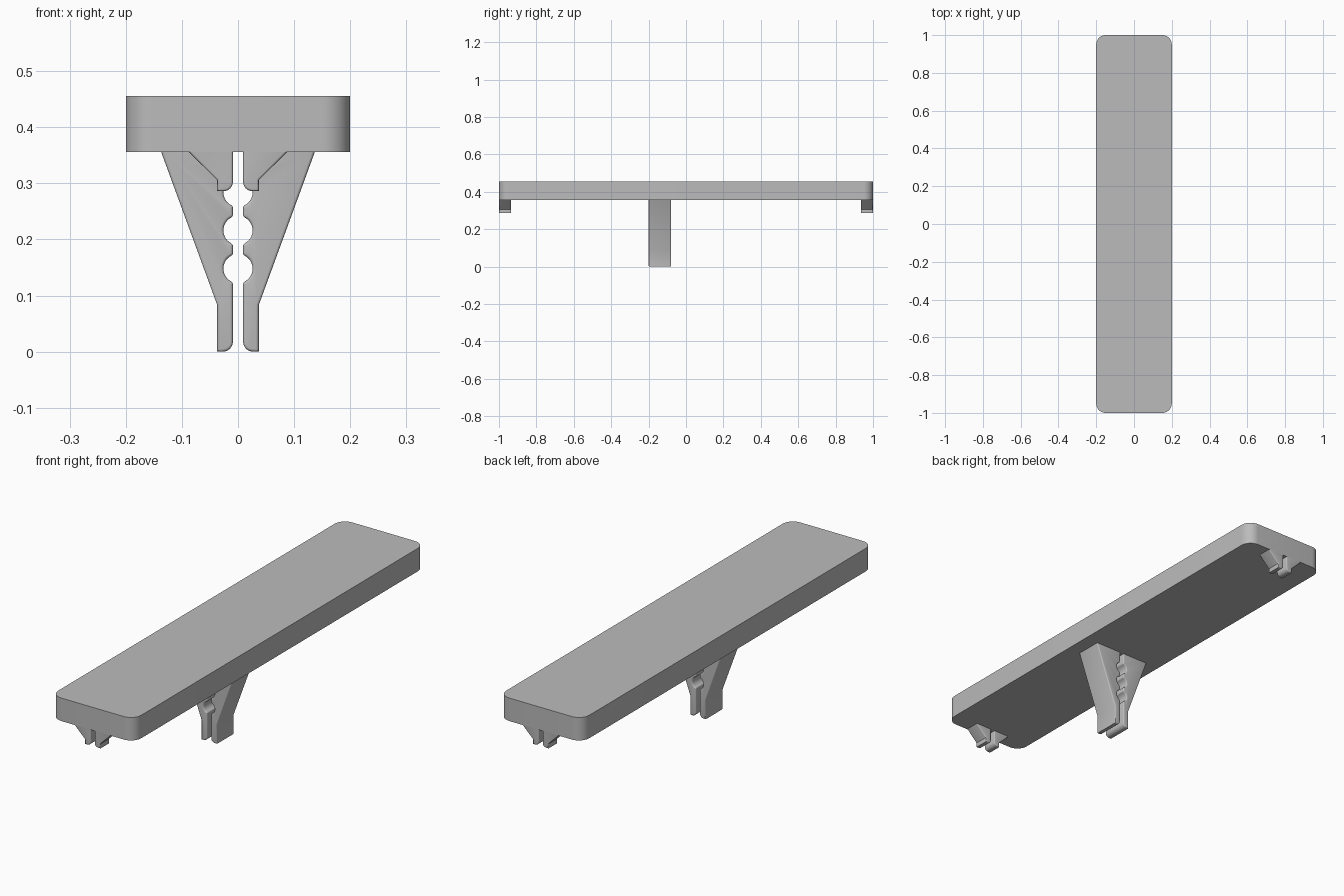
import bpy, bmesh, math
from mathutils import Vector

if "Cube" in bpy.data.objects:
    bpy.data.objects.remove(bpy.data.objects["Cube"])

Z_UNDER, Z_TOP = 0.356, 0.456   # underside and top of the plate
SLIT = 0.009                    # half gap between the two jaws

grey = bpy.data.materials.new("light grey")
grey.diffuse_color = (0.5, 0.5, 0.5, 1)
grey.use_nodes = True
grey.node_tree.nodes["Principled BSDF"].inputs["Base Color"].default_value = grey.diffuse_color


def arc(cx, cz, r, a0, a1, n):
    """Points on an arc, angles in degrees."""
    return [(cx + r * math.cos(math.radians(a0 + (a1 - a0) * i / n)),
             cz + r * math.sin(math.radians(a0 + (a1 - a0) * i / n)))
            for i in range(n + 1)]


def finish(name, bm):
    bmesh.ops.recalc_face_normals(bm, faces=bm.faces)
    me = bpy.data.meshes.new(name)
    bm.to_mesh(me)
    bm.free()
    me.materials.append(grey)
    ob = bpy.data.objects.new(name, me)
    bpy.context.collection.objects.link(ob)
    bpy.ops.object.select_all(action='DESELECT')
    ob.select_set(True)
    bpy.context.view_layer.objects.active = ob
    bpy.ops.object.shade_smooth_by_angle(angle=math.radians(30))
    return ob


def extrude(points, offset):
    """Prism from a closed loop of 3D points."""
    bm = bmesh.new()
    face = bm.faces.new([bm.verts.new(p) for p in points])
    res = bmesh.ops.extrude_face_region(bm, geom=[face], use_keep_orig=True)
    verts = [g for g in res["geom"] if isinstance(g, bmesh.types.BMVert)]
    bmesh.ops.translate(bm, verts=verts, vec=Vector(offset))
    return bm


def jaw(name, profile, y0, y1, side, round_r):
    """One jaw: x-z profile extruded along y, rims rounded except at the plate."""
    bm = extrude([(side * x, y0, z) for x, z in profile], (0, y1 - y0, 0))
    rims = [e for e in bm.edges
            if abs(e.verts[0].co.y - e.verts[1].co.y) < 1e-6
            and min(v.co.z for v in e.verts) < Z_UNDER - 1e-4]
    bmesh.ops.bevel(bm, geom=rims, offset=round_r, offset_type='OFFSET',
                    segments=4, profile=0.5, affect='EDGES', clamp_overlap=True)
    return finish(name, bm)


# Plate with rounded vertical corners
R = 0.05
outline = []
for sx, sy, a in ((1, 1, 0), (-1, 1, 90), (-1, -1, 180), (1, -1, 270)):
    outline += arc(sx * (0.2 - R), sy * (1 - R), R, a, a + 90, 10)
finish("plate", extrude([(x, y, Z_UNDER) for x, y in outline],
                        (0, 0, Z_TOP - Z_UNDER)))

# Long jaw profile: straight grip, sloping back, three round notches with soft lips
NR, LR = 0.026, 0.006           # notch and lip radii
lx = SLIT + LR
dz = math.sqrt((NR + LR) ** 2 - lx ** 2)
ang = math.degrees(math.atan2(dz, lx))
long_profile = [(0.137, Z_UNDER), (0.037, 0.083), (0.037, 0.0)]
long_profile += arc(SLIT + 0.018, 0.018, 0.018, 270, 180, 6)
for cz in (0.148, 0.216, 0.284):
    long_profile += arc(lx, cz - dz, LR, 180, 180 - ang, 4)[:-1]
    long_profile += arc(0, cz, NR, -ang, ang, 12)
    long_profile += arc(lx, cz + dz, LR, 180 + ang, 180, 4)[1:]
long_profile.append((SLIT, Z_UNDER))

# Short hook profile for the two ends
short_profile = [(0.088, Z_UNDER), (0.037, 0.306), (0.037, 0.286)]
short_profile += arc(SLIT + 0.017, 0.303, 0.017, 270, 180, 6)
short_profile.append((SLIT, Z_UNDER))

for side, label in ((-1, "left"), (1, "right")):
    jaw("long_jaw_" + label, long_profile, -0.2, -0.08, side, 0.005)
    jaw("front_hook_" + label, short_profile, -1.0, -0.935, side, 0.004)
    jaw("back_hook_" + label, short_profile, 0.935, 1.0, side, 0.004)
